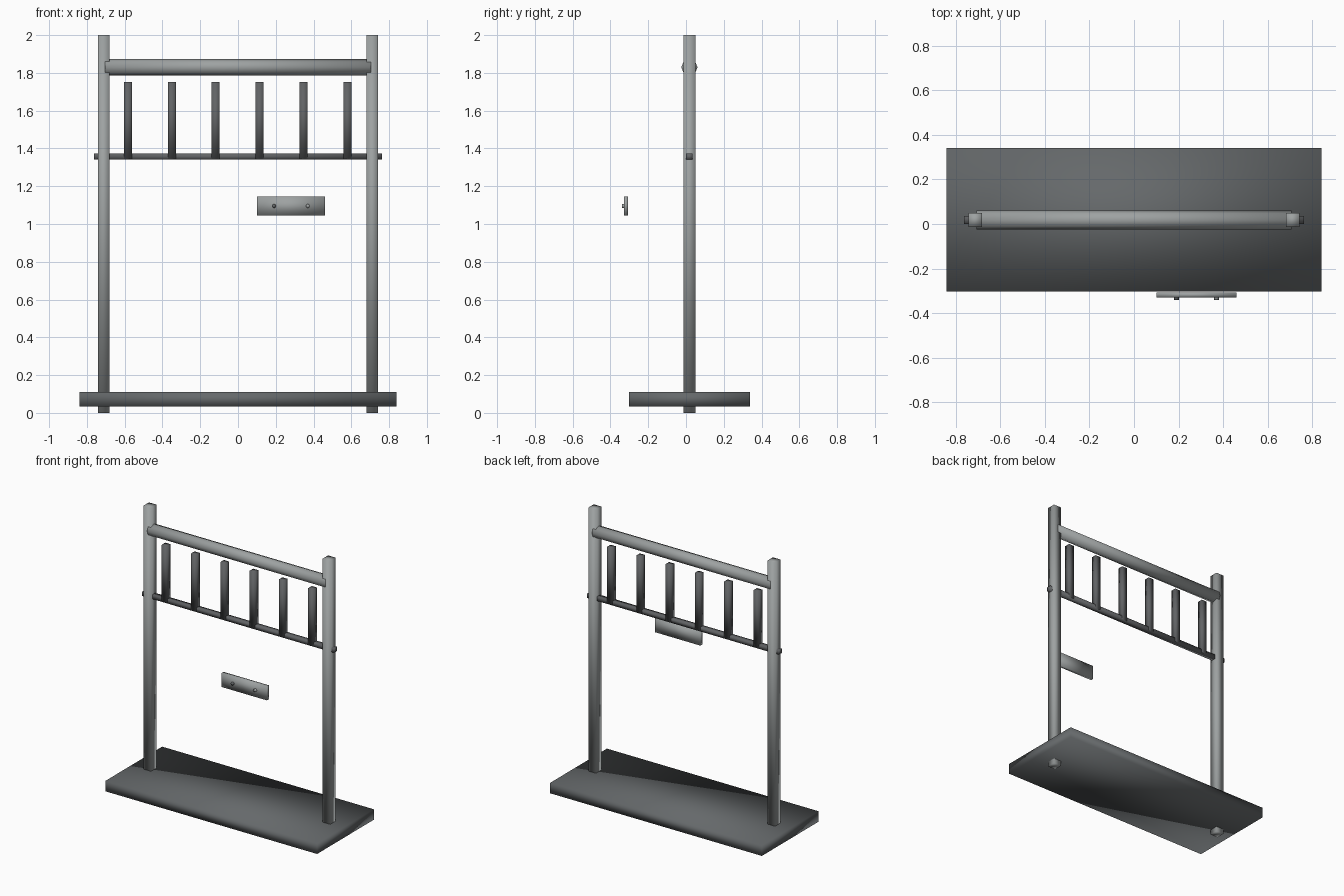
import bpy
import math

cube = bpy.data.objects.get("Cube")
if cube:
    bpy.data.objects.remove(cube, do_unlink=True)


def material(name, color):
    mat = bpy.data.materials.new(name)
    mat.use_nodes = True
    mat.diffuse_color = (*color, 1)
    bsdf = next(n for n in mat.node_tree.nodes if n.type == "BSDF_PRINCIPLED")
    bsdf.inputs["Base Color"].default_value = (*color, 1)
    bsdf.inputs["Roughness"].default_value = 0.8
    return mat


light_grey = material("light grey wood", (0.34, 0.36, 0.36))
dark_grey = material("dark grey stone", (0.13, 0.14, 0.145))
slat_grey = material("dark grey slat", (0.12, 0.125, 0.13))


def finish(name, mat):
    obj = bpy.context.object
    obj.name = name
    obj.data.materials.append(mat)
    bpy.ops.object.transform_apply(location=False, rotation=True, scale=True)
    bpy.ops.object.shade_smooth()
    return obj


def box(name, mat, x, y, z):
    """Box spanning the given (low, high) ranges."""
    spans = (x, y, z)
    bpy.ops.mesh.primitive_cube_add(size=1, location=[(a + b) / 2 for a, b in spans])
    bpy.context.object.scale = [b - a for a, b in spans]
    return finish(name, mat)


def rod(name, mat, sides, radius, length, location, rotation):
    bpy.ops.mesh.primitive_cylinder_add(vertices=sides, radius=radius, depth=length,
                                        location=location, rotation=rotation)
    return finish(name, mat)


MID_Y = 0.018
QUARTER = math.pi / 2

# Ground slab
box("base_slab", dark_grey, (-0.84, 0.84), (-0.303, 0.34), (0.035, 0.11))

# Two posts through the slab
for side, sx in (("left", 1), ("right", -1)):
    x = sx * 0.711
    box(side + "_post", light_grey, (x - 0.03, x + 0.03),
        (MID_Y - 0.031, MID_Y + 0.031), (0, 2))

# Octagonal top beam and thin lower rail
rod("top_beam", light_grey, 8, 0.043, 1.41, (0, MID_Y, 1.83), (0, QUARTER, 0))
box("lower_rail", slat_grey, (-0.762, 0.762),
    (MID_Y - 0.017, MID_Y + 0.017), (1.341, 1.372))

# Row of upright slats
for i in range(6):
    x = -0.583 + i * 0.2325
    box(f"slat_{i + 1}", slat_grey, (x - 0.021, x + 0.021),
        (MID_Y - 0.02, MID_Y + 0.02), (1.345, 1.752))

# Hanging plaque with two pegs
box("plaque", light_grey, (0.10, 0.46), (-0.329, -0.307), (1.045, 1.145))
for name, x, mat in (("right_peg", 0.19, dark_grey), ("left_peg", 0.37, light_grey)):
    rod(name, mat, 8, 0.011, 0.02, (x, -0.33, 1.095), (QUARTER, 0, 0))
